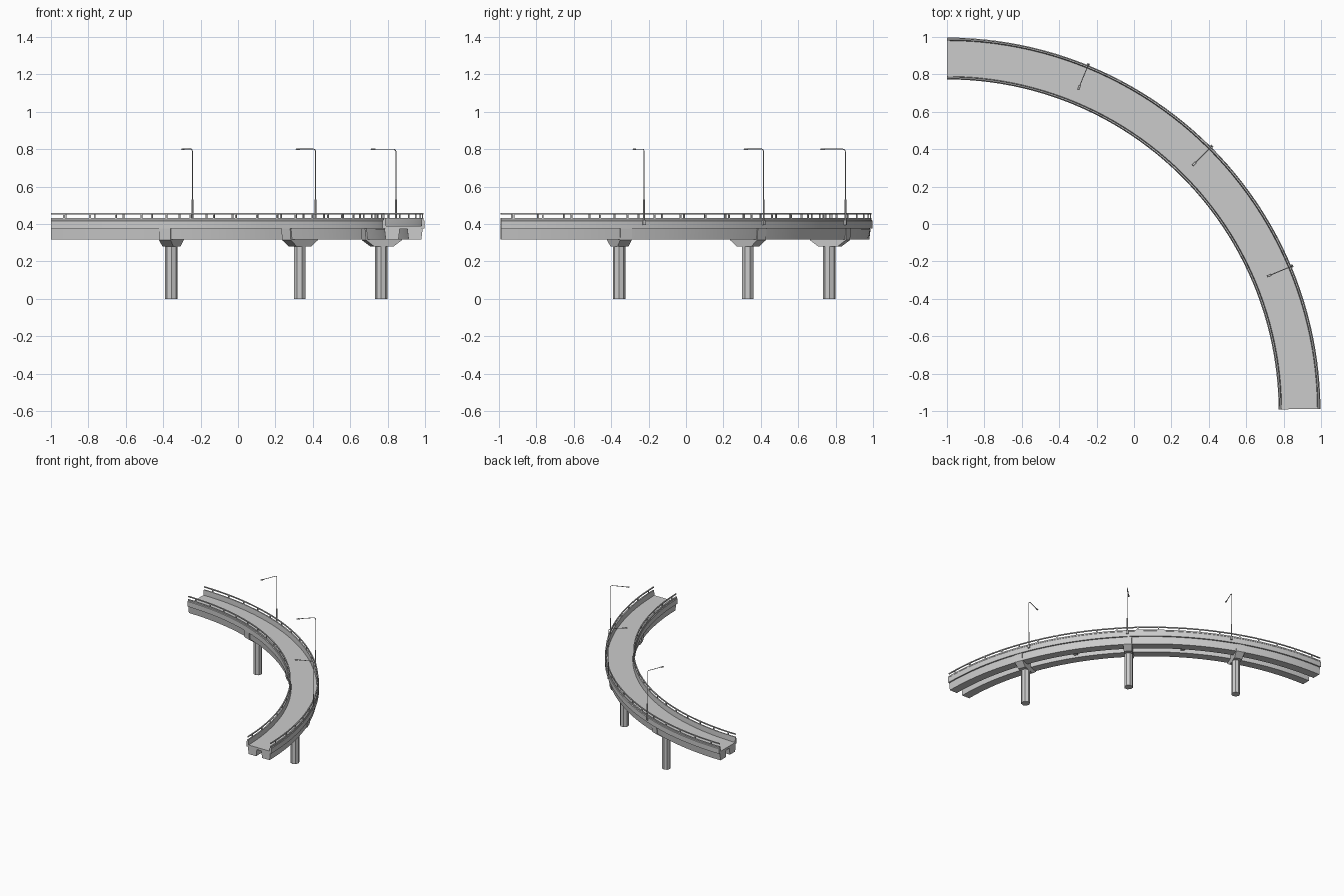
import bpy, bmesh, math
from mathutils import Vector

if "Cube" in bpy.data.objects:
    bpy.data.objects.remove(bpy.data.objects["Cube"])

CX, CY = -1.0, -1.0
A0, A1 = 0.3, 90.0
MID = 1.885


def place(r, deg, z, t=0.0):
    """Point at radius r and angle deg, shifted t along the tangent."""
    a = math.radians(deg)
    return Vector((CX + r * math.cos(a) - t * math.sin(a),
                   CY + r * math.sin(a) + t * math.cos(a), z))


def finish(name, bm, smooth=False):
    bmesh.ops.recalc_face_normals(bm, faces=bm.faces)
    me = bpy.data.meshes.new(name)
    bm.to_mesh(me)
    bm.free()
    ob = bpy.data.objects.new(name, me)
    bpy.context.collection.objects.link(ob)
    if smooth:
        bpy.context.view_layer.objects.active = ob
        ob.select_set(True)
        bpy.ops.object.shade_smooth_by_angle(angle=math.radians(35))
        ob.select_set(False)
    return ob


def loft(bm, rings):
    """Closed loft through rings of points with end caps."""
    vs = [[bm.verts.new(p) for p in ring] for ring in rings]
    n = len(vs[0])
    for a, b in zip(vs, vs[1:]):
        for i in range(n):
            bm.faces.new((a[i], a[(i + 1) % n], b[(i + 1) % n], b[i]))
    bm.faces.new(vs[0])
    bm.faces.new(vs[-1])


def sweep(name, profile, a0=A0, a1=A1, steps=48):
    """Sweep a (radius, z) profile along the road curve."""
    bm = bmesh.new()
    loft(bm, [[place(r, a0 + (a1 - a0) * i / steps, z) for r, z in profile]
              for i in range(steps + 1)])
    return finish(name, bm, True)


def block(bm, deg, levels, r_mid):
    """Radially aligned block; levels are (radial length, width, z)."""
    loft(bm, [[place(r_mid + sx * l / 2, deg, z, sy * w / 2)
               for sx, sy in ((-1, -1), (1, -1), (1, 1), (-1, 1))]
              for l, w, z in levels])


def tube(name, pts, rad):
    cu = bpy.data.curves.new(name, 'CURVE')
    cu.dimensions = '3D'
    cu.bevel_depth = rad
    cu.bevel_resolution = 1
    cu.use_fill_caps = True
    sp = cu.splines.new('POLY')
    sp.points.add(len(pts) - 1)
    for p, q in zip(sp.points, pts):
        p.co = (*q, 1)
    ob = bpy.data.objects.new(name, cu)
    bpy.context.collection.objects.link(ob)


# Road slab
sweep("road_deck", [(1.785, 0.372), (1.985, 0.372), (1.985, 0.39), (1.785, 0.39)])

# Parapets, girders and handrails mirrored about the road centreline
for side, s in (("inner", -1), ("outer", 1)):
    def m(pts):
        return [(MID + s * d, z) for d, z in pts]
    sweep(side + "_parapet", m([(0.095, 0.375), (0.112, 0.375), (0.112, 0.417),
                                (0.108, 0.422), (0.108, 0.432), (0.098, 0.432), (0.095, 0.395)]))
    sweep(side + "_girder", m([(0.02, 0.374), (0.102, 0.374), (0.095, 0.316), (0.027, 0.316)]))
    sweep(side + "_handrail", m([(0.099, 0.451), (0.107, 0.451), (0.107, 0.459), (0.099, 0.459)]))
    bm = bmesh.new()
    for i in range(20):
        block(bm, 2.25 + 4.5 * i, [(0.007, 0.009, 0.43), (0.007, 0.009, 0.452)], MID + s * 0.103)
    finish(side + "_rail_posts", bm)

# Cross beams between the girders
bm = bmesh.new()
for deg in (32.5, 57.5):
    block(bm, deg, [(0.06, 0.03, 0.335), (0.06, 0.03, 0.374)], MID)
finish("cross_beams", bm)

# Piers: octagonal column with flared cap
for k, deg in enumerate((20, 45, 70)):
    bm = bmesh.new()
    ring = [(0.031 / math.cos(math.pi / 8) * math.cos(math.pi * (i + .5) / 4),
             0.031 / math.cos(math.pi / 8) * math.sin(math.pi * (i + .5) / 4)) for i in range(8)]
    loft(bm, [[place(1.88 + x, deg, z, y) for x, y in ring] for z in (0.0, 0.285)])
    finish(f"pier_column_{k + 1}", bm)
    bm = bmesh.new()
    block(bm, deg, [(0.11, 0.062, 0.28), (0.205, 0.066, 0.314), (0.215, 0.066, 0.375)], 1.883)
    finish(f"pier_cap_{k + 1}", bm)

# Street lamps on the outer edge, arms reaching over the road
for k, deg in enumerate((22.8, 45, 67.8)):
    R = 2.001
    tube(f"lamp_base_{k + 1}", [place(R, deg, 0.4), place(R, deg, 0.53)], 0.005)
    bend = [place(R - 0.015 + 0.015 * math.cos(t), deg, 0.785 + 0.015 * math.sin(t))
            for t in (0, math.pi / 6, math.pi / 3, math.pi / 2)]
    tube(f"lamp_pole_{k + 1}", [place(R, deg, 0.52)] + bend + [place(R - 0.125, deg, 0.8)], 0.0025)
    bm = bmesh.new()
    block(bm, deg, [(0.02, 0.008, 0.796), (0.026, 0.012, 0.799), (0.02, 0.008, 0.803)], R - 0.132)
    finish(f"lamp_head_{k + 1}", bm)
    bm = bmesh.new()
    block(bm, deg, [(0.016, 0.016, 0.395), (0.016, 0.016, 0.42)], R - 0.002)
    finish(f"lamp_bracket_{k + 1}", bm)
